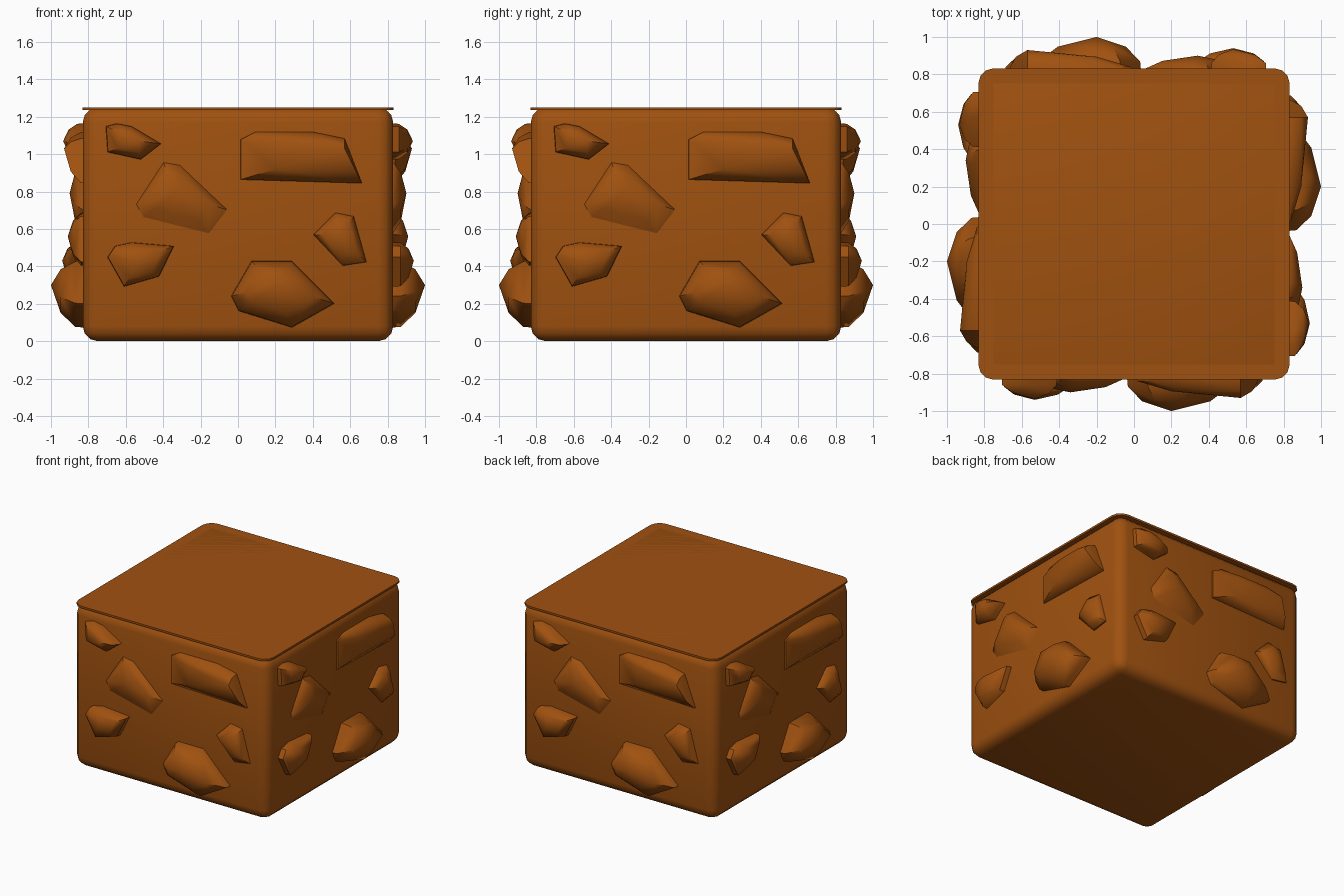
import bpy, bmesh, math

if "Cube" in bpy.data.objects:
    bpy.data.objects.remove(bpy.data.objects["Cube"])

mat = bpy.data.materials.new("earth brown")
mat.diffuse_color = (0.35, 0.083, 0.005, 1)
mat.use_nodes = True
mat.node_tree.nodes["Principled BSDF"].inputs["Base Color"].default_value = mat.diffuse_color


def finish(bm, name, angle):
    bmesh.ops.recalc_face_normals(bm, faces=bm.faces)
    me = bpy.data.meshes.new(name)
    bm.to_mesh(me)
    bm.free()
    me.materials.append(mat)
    ob = bpy.data.objects.new(name, me)
    bpy.context.collection.objects.link(ob)
    bpy.ops.object.select_all(action='DESELECT')
    ob.select_set(True)
    bpy.context.view_layer.objects.active = ob
    bpy.ops.object.shade_smooth_by_angle(angle=math.radians(angle))
    return ob


def box(name, half, z0, z1, bevel, seg, upright_only=False):
    """Square block with rounded edges."""
    bm = bmesh.new()
    bmesh.ops.create_cube(bm, size=1)
    for v in bm.verts:
        v.co = (v.co.x * 2 * half, v.co.y * 2 * half, z1 if v.co.z > 0 else z0)
    edges = [e for e in bm.edges if not upright_only
             or abs(e.verts[0].co.z - e.verts[1].co.z) > 1e-4]
    bmesh.ops.bevel(bm, geom=edges, offset=bevel, segments=seg, profile=0.5, affect='EDGES')
    return finish(bm, name, 40)


# Earth block with softened edges, and the thin top plate
box("earth_block", 0.83, 0.0, 1.25, 0.08, 3)
box("top_plate", 0.832, 1.235, 1.25, 0.08, 3, True)

# Rocks in the wall: peak (x, z, depth), rim depth, outline (x, z)
rocks = {
    "upper_left_rock": ((-.53, 1.07, .935), .86,
        [(-.71, 1.15), (-.65, 1.165), (-.57, 1.15), (-.41, 1.055), (-.52, .97), (-.7, 1.01)]),
    "middle_rock": ((-.34, .79, .9), .83,
        [(-.4, .96), (-.31, .945), (-.2, .8), (-.05, .7), (-.15, .57), (-.51, .66), (-.55, .73)]),
    "long_rock": ((.57, 1.03, .93), .84,
        [(0, .86), (0, 1.08), (.08, 1.12), (.4, 1.12), (.57, 1.085), (.665, .84)]),
    "right_rock": ((.55, .56, .91), .84,
        [(.4, .57), (.52, .69), (.62, .67), (.69, .42), (.56, .4)]),
    "lower_left_rock": ((-.53, .43, .94), .87,
        [(-.7, .45), (-.66, .51), (-.57, .53), (-.34, .51), (-.42, .345), (-.61, .29)]),
    "large_lower_rock": ((.2, .3, 1.0), .87,
        [(-.04, .24), (.07, .43), (.29, .43), (.52, .2), (.29, .07), (0, .16)]),
}

for name, ((px, pz, depth), rim, outline) in rocks.items():
    bm = bmesh.new()
    bm.verts.new((px, -depth, pz))
    for x, z in outline:
        # foot inside the wall, rim, and a shoulder part way to the peak
        for t, d in ((0, .79), (.03, rim), (.35, rim + .6 * (depth - rim))):
            bm.verts.new((x + (px - x) * t, -d, z + (pz - z) * t))
    bmesh.ops.convex_hull(bm, input=bm.verts)
    bmesh.ops.delete(bm, geom=[v for v in bm.verts if not v.link_faces], context='VERTS')
    rock = finish(bm, name + "_front", 42)
    # Same rocks on the other three walls
    for k, side in enumerate(("right", "back", "left"), 1):
        copy = bpy.data.objects.new(name + "_" + side, rock.data)
        copy.rotation_euler.z = k * math.pi / 2
        bpy.context.collection.objects.link(copy)
